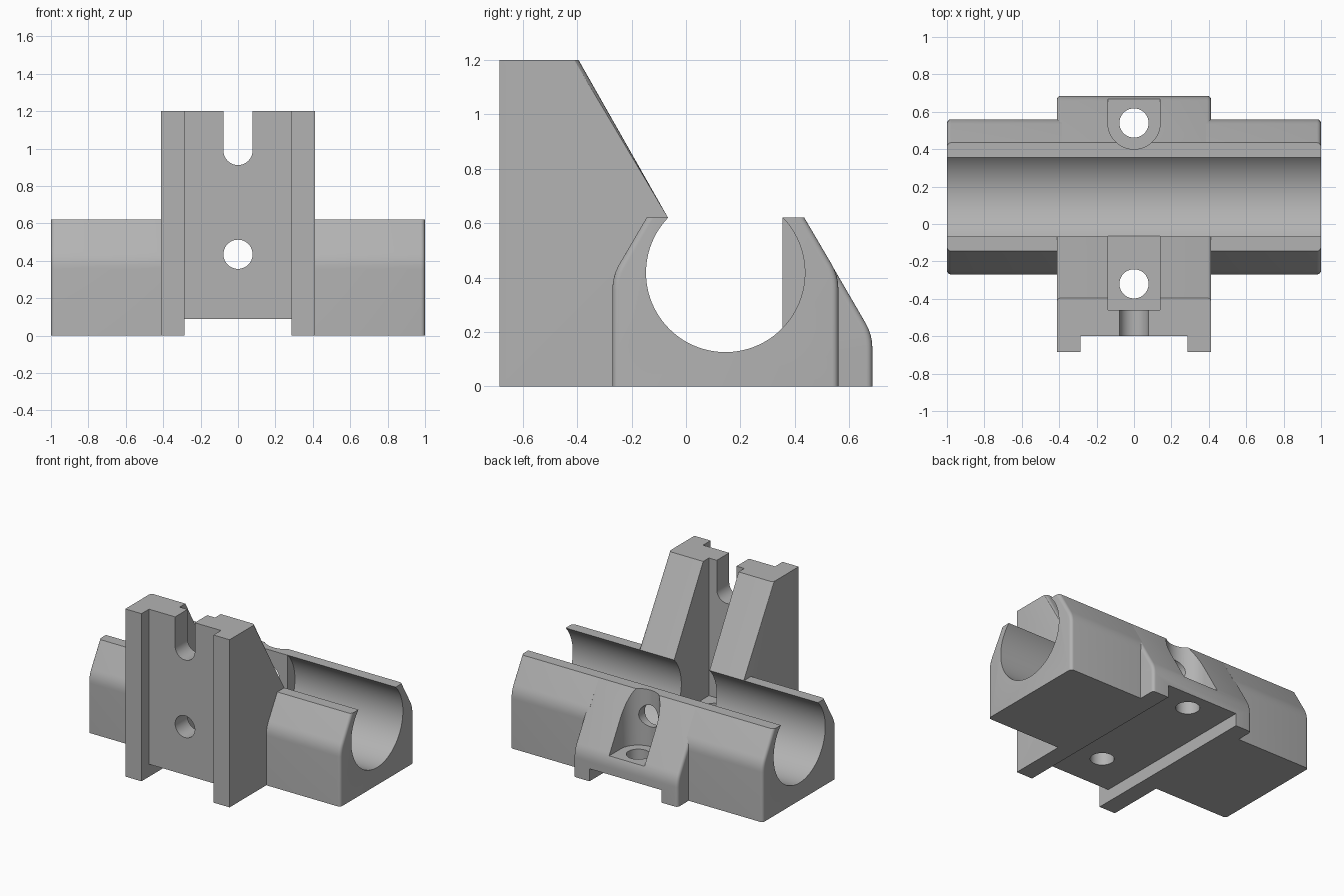
import bpy, bmesh, math
from mathutils import Vector

if "Cube" in bpy.data.objects:
    bpy.data.objects.remove(bpy.data.objects["Cube"], do_unlink=True)

grey = bpy.data.materials.new("plain_grey")
grey.use_nodes = True
grey.diffuse_color = (0.45, 0.45, 0.45, 1)
grey.node_tree.nodes["Principled BSDF"].inputs["Base Color"].default_value = (0.45, 0.45, 0.45, 1)

TOP, BORE_Y, BORE_Z, BORE_R = 0.62, 0.145, 0.418, 0.292
HALF, HOLE_R, POCKET, FLOOR = 0.413, 0.078, 0.14, 0.215


def arc(cx, cy, r, start, end, n):
    return [(cx + r * math.cos(math.radians(start + (end - start) * i / n)),
             cy + r * math.sin(math.radians(start + (end - start) * i / n))) for i in range(n + 1)]


def circle(cx, cy, r, n=48):
    return arc(cx, cy, r, 0, 360, n)[:-1]


def rounded(a, b, c, t=0.05, n=6):
    """Soft corner at b between the points a and c."""
    a, b, c = Vector(a), Vector(b), Vector(c)
    p, q = b + (a - b).normalized() * t, b + (c - b).normalized() * t
    return [tuple(p * (1 - s) ** 2 + b * 2 * s * (1 - s) + q * s * s) for s in (i / n for i in range(n + 1))]


def prism(name, pts, axis, lo, hi, soft=None):
    """Extrude a profile along an axis; soft picks the edges to round."""
    place = {"x": lambda u, v, w: (w, u, v), "y": lambda u, v, w: (u, w, v),
             "z": lambda u, v, w: (u, v, w)}[axis]
    bm = bmesh.new()
    ends = [[bm.verts.new(place(u, v, w)) for u, v in pts] for w in (lo, hi)]
    for ring in ends:
        bm.faces.new(ring)
    n = len(pts)
    for i in range(n):
        j = (i + 1) % n
        bm.faces.new((ends[0][i], ends[0][j], ends[1][j], ends[1][i]))
    bmesh.ops.recalc_face_normals(bm, faces=bm.faces)
    if soft:
        edges = [e for e in bm.edges if soft(e.verts[0].co, e.verts[1].co)]
        bmesh.ops.bevel(bm, geom=edges, offset=0.022, segments=4, profile=0.5, affect="EDGES")
    mesh = bpy.data.meshes.new(name)
    bm.to_mesh(mesh)
    bm.free()
    mesh.materials.append(grey)
    obj = bpy.data.objects.new(name, mesh)
    bpy.context.collection.objects.link(obj)
    return obj


def box(name, x, y, z):
    return prism(name, [(x[0], y[0]), (x[1], y[0]), (x[1], y[1]), (x[0], y[1])], "z", *z)


def cut(obj, cutter):
    cutter.hide_render = True
    mod = obj.modifiers.new("cut", "BOOLEAN")
    mod.operation, mod.solver, mod.object = "DIFFERENCE", "EXACT", cutter
    bpy.context.view_layer.objects.active = obj
    bpy.ops.object.modifier_apply(modifier=mod.name)
    bpy.data.objects.remove(cutter, do_unlink=True)


def bore():
    return prism("bore_cutter", circle(BORE_Y, BORE_Z, BORE_R, 96), "x", -1.2, 1.2)


def flat_at(a, b, z):
    return abs(a.z - z) < 1e-4 and abs(b.z - z) < 1e-4


def finish(obj):
    bpy.ops.object.select_all(action="DESELECT")
    obj.select_set(True)
    bpy.context.view_layer.objects.active = obj
    bpy.ops.object.shade_smooth_by_angle(angle=math.radians(30))


# Cradle wings on both sides, with the bore running through
front, back, shoulder = -0.27, 0.56, 0.407
wing_profile = ([(front, 0)]
                + rounded((front, 0), (front, shoulder), (-0.145, TOP))
                + [(-0.145, TOP), (0.435, TOP)]
                + rounded((0.435, TOP), (back, shoulder), (back, 0))
                + [(back, 0)])
for side, name in ((1, "left_cradle"), (-1, "right_cradle")):
    def outer(a, b):
        return (min(a.x * side, b.x * side) > 0.99
                and not flat_at(a, b, 0) and not flat_at(a, b, TOP))
    wing = prism(name, wing_profile, "x", side * 0.385, side, outer)
    cut(wing, bore())
    finish(wing)

# Central block with the tall upright at the front
block_profile = ([(-0.685, 0), (-0.685, 1.2), (-0.395, 1.2), (-0.066, TOP), (0.435, TOP)]
                 + rounded((0.435, TOP), (0.685, 0.19), (0.685, 0))
                 + [(0.685, 0)])


def block_soft(a, b):
    return (abs(a.x - b.x) < 1e-4 and max(a.y, b.y) > -0.68
            and not any(flat_at(a, b, z) for z in (0, TOP, 1.2)))


block = prism("central_block", block_profile, "x", -HALF, HALF, block_soft)

# Bore, leaving a flat web in front of the rear screw pocket
block_bore = bore()
cut(block_bore, box("web", (-0.145, 0.145), (0.355, 0.6), (0, 1)))
cut(block, block_bore)

# Front and bottom rail channels
cut(block, box("front_channel", (-0.285, 0.285), (-0.8, -0.6), (-0.1, 1.4)))
cut(block, box("bottom_channel", (-0.285, 0.285), (-0.8, 0.8), (-0.1, 0.09)))

# Screw pocket between the upright's ribs, and the round-ended rear one
cut(block, box("front_pocket", (-POCKET, POCKET), (-0.46, 0.1), (FLOOR, 1.4)))
rear = arc(0, 0.54, POCKET, 180, 360, 24) + [(POCKET, 0.8), (-POCKET, 0.8)]
cut(block, prism("rear_pocket", rear, "z", FLOOR, 1))

# Open slot at the top of the upright
slot = arc(0, 0.99, HOLE_R, 180, 360, 20) + [(HOLE_R, 1.4), (-HOLE_R, 1.4)]
cut(block, prism("top_slot", slot, "y", -0.8, -0.4))

# Screw holes
cut(block, prism("front_hole", circle(0, 0.435, HOLE_R), "y", -0.8, 0.6))
for y in (-0.32, 0.54):
    cut(block, prism("floor_hole", circle(0, y, HOLE_R), "z", -0.1, 0.3))
finish(block)
